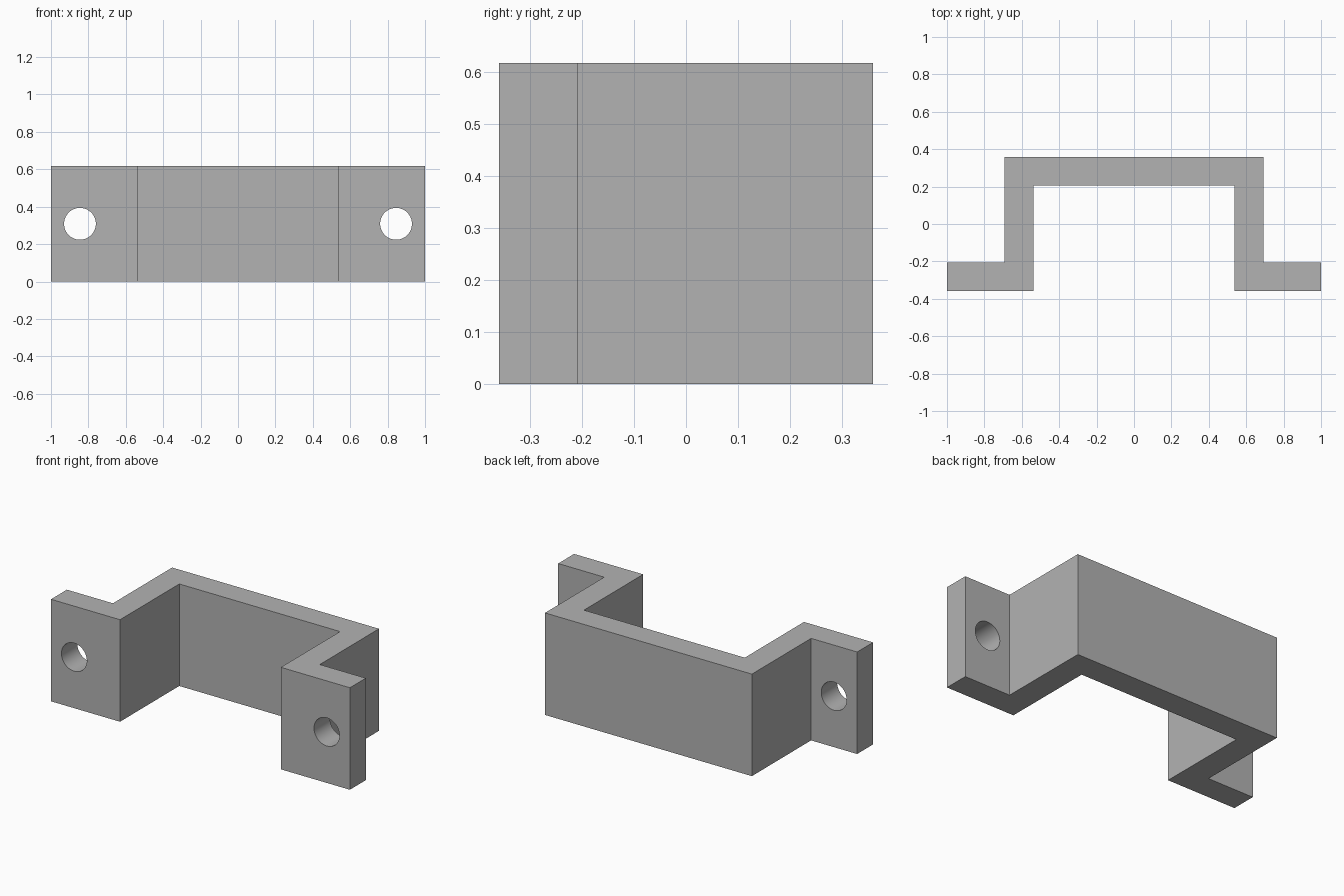
import bpy, bmesh, math

if "Cube" in bpy.data.objects:
    bpy.data.objects.remove(bpy.data.objects["Cube"])

H = 0.617                    # bracket height
T_OUT, T_IN = 0.692, 0.538   # outer and inner half widths of the channel
Y_OUT, Y_IN = 0.359, 0.207   # outer and inner depth
HOLE_X, HOLE_R = 0.845, 0.085

grey = bpy.data.materials.new("plain grey")
grey.diffuse_color = (0.45, 0.45, 0.45, 1)
grey.use_nodes = True
grey.node_tree.nodes["Principled BSDF"].inputs["Base Color"].default_value = grey.diffuse_color

# Hat-shaped bracket: mirrored half profile extruded upward
half = [(T_IN, Y_IN), (T_IN, -Y_OUT), (1, -Y_OUT), (1, -Y_IN), (T_OUT, -Y_IN), (T_OUT, Y_OUT)]
outline = half + [(-x, y) for x, y in reversed(half)]
bm = bmesh.new()
base = bm.faces.new([bm.verts.new((x, y, 0)) for x, y in outline])
top = bmesh.ops.extrude_face_region(bm, geom=[base])["geom"]
bmesh.ops.translate(bm, verts=[v for v in top if isinstance(v, bmesh.types.BMVert)], vec=(0, 0, H))
bmesh.ops.recalc_face_normals(bm, faces=bm.faces[:])
mesh = bpy.data.meshes.new("bracket")
bm.to_mesh(mesh)
bm.free()
mesh.materials.append(grey)
bracket = bpy.data.objects.new("bracket", mesh)
bpy.context.collection.objects.link(bracket)

# Screw holes through both flanges
cutters = []
for side in (-1, 1):
    bpy.ops.mesh.primitive_cylinder_add(vertices=64, radius=HOLE_R, depth=0.4,
                                        location=(side * HOLE_X, -(Y_OUT + Y_IN) / 2, H / 2),
                                        rotation=(math.pi / 2, 0, 0))
    cutter = bpy.context.object
    cutter.name = "hole_cutter"
    cutter.hide_render = True
    cutter.data.materials.append(grey)
    cutters.append(cutter)
    mod = bracket.modifiers.new("screw_hole", 'BOOLEAN')
    mod.operation = 'DIFFERENCE'
    mod.solver = 'EXACT'
    mod.object = cutter

# Apply the cuts, then smooth the hole walls only
bpy.ops.object.select_all(action='DESELECT')
bpy.context.view_layer.objects.active = bracket
bracket.select_set(True)
for mod in list(bracket.modifiers):
    bpy.ops.object.modifier_apply(modifier=mod.name)
for cutter in cutters:
    bpy.data.objects.remove(cutter)
bpy.ops.object.shade_smooth_by_angle(angle=math.radians(30))
